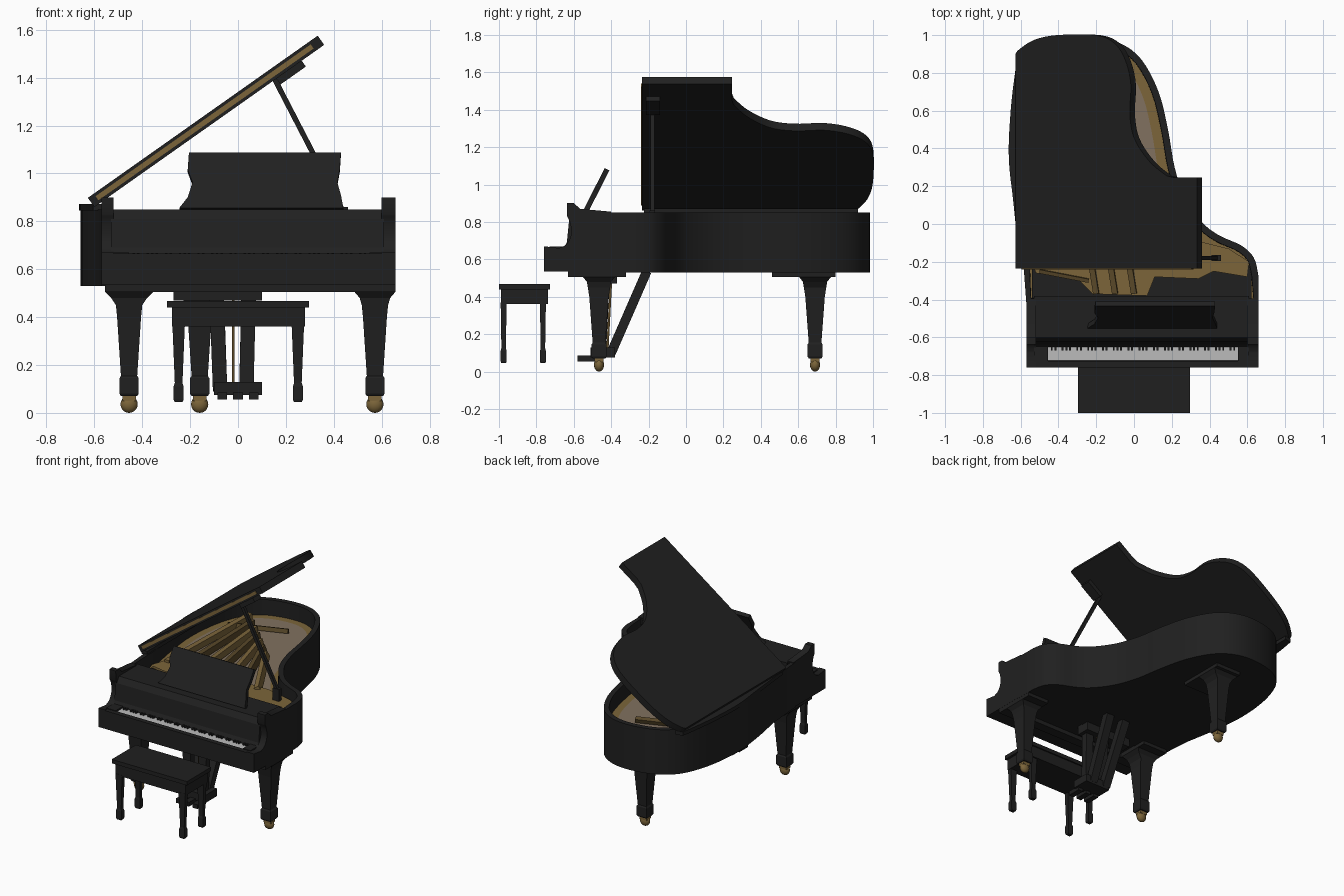
import bpy, bmesh, math
from mathutils import Vector, Matrix

if "Cube" in bpy.data.objects:
    bpy.data.objects.remove(bpy.data.objects["Cube"])


def material(name, rgb):
    m = bpy.data.materials.new(name)
    m.diffuse_color = (*rgb, 1)
    m.use_nodes = True
    m.node_tree.nodes["Principled BSDF"].inputs["Base Color"].default_value = m.diffuse_color
    return m


BLACK = material("black lacquer", (0.0145, 0.0145, 0.0145))
GOLD = material("brass gold", (0.20, 0.13, 0.042))
DARK_GOLD = material("dark brass", (0.10, 0.065, 0.022))
WOOD = material("soundboard tan", (0.22, 0.165, 0.115))
WHITE = material("key white", (0.5, 0.5, 0.5))


def finish(name, bm, mats, smooth=0):
    me = bpy.data.meshes.new(name)
    bm.to_mesh(me)
    bm.free()
    for m in mats:
        me.materials.append(m)
    if smooth:
        me.shade_smooth()
        me.set_sharp_from_angle(angle=math.radians(smooth))
    ob = bpy.data.objects.new(name, me)
    bpy.context.collection.objects.link(ob)
    return ob


def prism_mesh(pts, axis, lo, hi):
    place = {'x': lambda p, d: (d, p[0], p[1]),
             'y': lambda p, d: (p[0], d, p[1]),
             'z': lambda p, d: (p[0], p[1], d)}[axis]
    bm = bmesh.new()
    a = [bm.verts.new(place(p, lo)) for p in pts]
    b = [bm.verts.new(place(p, hi)) for p in pts]
    bm.faces.new(a)
    bm.faces.new(b)
    for i in range(len(pts)):
        j = (i + 1) % len(pts)
        bm.faces.new((a[i], a[j], b[j], b[i]))
    bmesh.ops.recalc_face_normals(bm, faces=bm.faces)
    return bm


def prism(name, pts, axis, lo, hi, mat=BLACK, smooth=0):
    return finish(name, prism_mesh(pts, axis, lo, hi), [mat], smooth)


def box(name, x0, x1, y0, y1, z0, z1, mat=BLACK):
    return prism(name, [(x0, y0), (x1, y0), (x1, y1), (x0, y1)], 'z', z0, z1, mat)


def bar(name, a, b, wx, wy, mat=BLACK):
    """Square bar between two points."""
    a, b = Vector(a), Vector(b)
    ob = box(name, -wx / 2, wx / 2, -wy / 2, wy / 2, 0, (b - a).length, mat)
    rot = Vector((0, 0, 1)).rotation_difference((b - a).normalized())
    ob.matrix_world = Matrix.Translation(a) @ rot.to_matrix().to_4x4()
    return ob


def loft(name, x, y, sections, mat=BLACK):
    """Square column through (z, half width x, half width y) sections."""
    bm = bmesh.new()
    rings = [[bm.verts.new((x + sx * hx, y + sy * hy, z))
              for sx, sy in ((-1, -1), (1, -1), (1, 1), (-1, 1))] for z, hx, hy in sections]
    for r, s in zip(rings, rings[1:]):
        for i in range(4):
            j = (i + 1) % 4
            bm.faces.new((r[i], r[j], s[j], s[i]))
    bm.faces.new(rings[0])
    bm.faces.new(rings[-1])
    bmesh.ops.recalc_face_normals(bm, faces=bm.faces)
    return finish(name, bm, [mat])


def spline(pts, n=5):
    """Smooth open path through the points."""
    p = [Vector(q) for q in pts]
    p = [p[0]] + p + [p[-1]]
    out = []
    for a, b, c, d in zip(p, p[1:], p[2:], p[3:]):
        for k in range(n):
            t = k / n
            out.append(0.5 * (2 * b + (c - a) * t + (2 * a - 5 * b + 4 * c - d) * t * t
                              + (3 * b - a - 3 * c + d) * t ** 3))
    return [tuple(v) for v in out + [p[-1]]]


# Curved rim, hollowed from above, with the soundboard as its floor
rim_path = [(0.658, -0.42)] + spline([
    (0.658, -0.27), (0.635, -0.18), (0.57, -0.115), (0.45, -0.06),
    (0.36, 0.01), (0.27, 0.14), (0.215, 0.3), (0.18, 0.5), (0.13, 0.7),
    (0.04, 0.87), (-0.07, 0.955), (-0.2, 0.983), (-0.36, 0.962), (-0.48, 0.905),
    (-0.57, 0.8), (-0.635, 0.6), (-0.658, 0.35), (-0.635, 0.1), (-0.59, -0.15)], 4) + [(-0.57, -0.42)]
bm = prism_mesh(rim_path, 'z', 0.53, 0.85)
floor = max(bm.faces, key=lambda f: f.calc_center_median().z)
bmesh.ops.inset_region(bm, faces=[floor], thickness=0.035)
bmesh.ops.inset_region(bm, faces=[floor], thickness=0.002)
bmesh.ops.translate(bm, verts=floor.verts, vec=(0, 0, -0.11))
floor.material_index = 1
ring = bmesh.ops.inset_region(bm, faces=[floor], thickness=0.05)["faces"]
for f in ring:
    f.material_index = 1
floor.material_index = 2
finish("curved_rim", bm, [BLACK, GOLD, WOOD], 30)

# Cast plate: pin block, struts and string bands
box("pin_block_shelf", -0.54, 0.622, -0.42, -0.2, 0.7, 0.75)
prism("cast_plate_front", [(-0.54, -0.2), (-0.52, -0.26), (-0.3, -0.29), (-0.22, -0.37), (0.07, -0.38),
                           (0.11, -0.28), (0.34, -0.29), (0.42, -0.25), (0.6, -0.28), (0.61, -0.2),
                           (0.5, -0.13), (0.3, -0.08), (-0.5, -0.08)], 'z', 0.745, 0.775, GOLD)
for i in range(7):
    x = -0.48 + i * 0.12
    bar("cast_plate_strut", (x, -0.12, 0.77), (-0.45 + i * 0.07, 0.78 - i * 0.07, 0.77), 0.035, 0.045,
        DARK_GOLD if i % 2 else GOLD)
for i in range(3):
    bar("plate_brace", (-0.2 + i * 0.1, -0.37, 0.785), (-0.24 + i * 0.1, -0.12, 0.785), 0.03, 0.02, DARK_GOLD)
bar("front_brace", (-0.5, -0.25, 0.78), (-0.24, -0.3, 0.78), 0.02, 0.02, DARK_GOLD)
bar("bass_bridge", (-0.5, 0.6, 0.765), (-0.12, 0.74, 0.765), 0.03, 0.03, DARK_GOLD)

# Front case with fallboard, key bed and cheeks
prism("fallboard_and_deck", [(-0.65, 0.535), (-0.65, 0.665), (-0.637, 0.69), (-0.625, 0.81), (-0.6, 0.85),
                             (-0.38, 0.85), (-0.38, 0.535)], 'x', -0.53, 0.61)
box("key_bed", -0.56, 0.65, -0.755, -0.63, 0.535, 0.63)
box("key_slip", -0.56, 0.65, -0.76, -0.725, 0.535, 0.665)
cheek = [(-0.76, 0.535), (-0.76, 0.67)] + spline([(-0.68, 0.66), (-0.64, 0.68), (-0.615, 0.73),
         (-0.618, 0.79), (-0.635, 0.83)], 4) + [(-0.637, 0.9), (-0.6, 0.9), (-0.565, 0.87), (-0.4, 0.855), (-0.4, 0.535)]
for side, x0, x1 in (("left", -0.57, -0.52), ("right", 0.6, 0.658)):
    prism(side + "_cheek", cheek, 'x', x0, x1, BLACK, 40)
box("left_key_block", -0.53, -0.455, -0.73, -0.64, 0.62, 0.67)
box("right_key_block", 0.55, 0.61, -0.73, -0.64, 0.62, 0.67)

# Keys: white key row with short black keys behind
box("white_keys", -0.455, 0.55, -0.722, -0.645, 0.62, 0.658, WHITE)
w = 1.005 / 52
for i in range(51):
    if i % 7 not in (2, 6):
        x = -0.455 + (i + 1) * w
        box("black_key", x - 0.005, x + 0.005, -0.67, -0.645, 0.65, 0.668)

# Music desk
desk = prism("music_desk", [(-0.245, 0), (0.44, 0), (0.43, 0.06), (0.415, 0.12), (0.425, 0.18), (0.43, 0.26),
                            (-0.205, 0.26), (-0.21, 0.18), (-0.19, 0.12), (-0.21, 0.05)], 'y', -0.014, 0.014)
desk.location = (0, -0.54, 0.85)
desk.rotation_euler = (math.radians(-27), 0, 0)

# Raised lid on a fixed hinge leaf along the left side
ANG = math.radians(35.2)
lid_plan = ([(-0.6, -0.235), (0.36, -0.235), (0.36, 0.245), (0.24, 0.245)]
            + spline([(0.2, 0.255), (0.11, 0.33), (0.03, 0.45), (0.005, 0.58), (0.01, 0.74), (-0.02, 0.87),
                      (-0.08, 0.96), (-0.18, 1.0), (-0.38, 1.0), (-0.5, 0.975), (-0.58, 0.925), (-0.6, 0.9)]))
prism("lid_hinge_leaf", spline([(-0.605, -0.225), (-0.637, 0.1), (-0.663, 0.35), (-0.653, 0.6), (-0.63, 0.8),
                                (-0.612, 0.91)], 4) + [(-0.56, 0.92), (-0.56, -0.225)], 'z', 0.845, 0.872, BLACK, 30)


def on_lid(ob):
    ob.location = (-0.6, 0, 0.86)
    ob.rotation_euler = (0, -ANG, 0)


def lid_u(x):
    return (x + 0.6) / math.cos(ANG)


on_lid(prism("lid", [(lid_u(x), y) for x, y in lid_plan], 'z', 0, 0.047, BLACK, 30))
on_lid(box("lid_front_brass_strip", 0.03, 1.13, -0.24, -0.234, 0.013, 0.034, GOLD))
on_lid(box("lid_prop_cleat", 0.93, 1.06, -0.215, -0.14, -0.03, 0.002))
bar("lid_prop", (0.44, -0.18, 0.84), (0.15, -0.18, 1.4), 0.022, 0.022)
box("prop_block", 0.41, 0.46, -0.195, -0.165, 0.74, 0.86)

# Legs, casters and mounting plates
leg = [(0.07, 0.034, 0.034), (0.08, 0.04, 0.04), (0.145, 0.04, 0.04), (0.155, 0.034, 0.034),
       (0.4, 0.05, 0.052), (0.45, 0.055, 0.06), (0.48, 0.075, 0.065), (0.505, 0.1, 0.085), (0.535, 0.1, 0.085)]
for name, x, y, y0, y1 in (("left_front", -0.455, -0.465, -0.63, -0.32),
                           ("right_front", 0.572, -0.465, -0.63, -0.32),
                           ("back", -0.16, 0.69, 0.46, 0.8)):
    k = 0.85 if name == "right_front" else 1
    loft(name + "_leg", x, y, [(z, hx * k if z > 0.46 else hx, hy) for z, hx, hy in leg])
    box(name + "_leg_plate", x - 0.1 * k, x + 0.1 * k, y0, y1, 0.505, 0.535)
    bm = bmesh.new()
    bmesh.ops.create_uvsphere(bm, u_segments=16, v_segments=10, radius=0.036,
                              matrix=Matrix.Translation((x, y, 0.036)) @ Matrix.Diagonal((1, 0.75, 1, 1)))
    finish(name + "_caster", bm, [GOLD], 60)
    loft(name + "_caster_socket", x, y, [(0.05, 0.028, 0.025), (0.075, 0.028, 0.025)], GOLD)
box("front_under_beam", -0.555, 0.652, -0.63, -0.56, 0.505, 0.54)

# Pedal lyre
box("lyre_top_block", -0.27, 0.1, -0.47, -0.37, 0.47, 0.535)
for x0, x1 in ((-0.075, -0.09), (0.035, 0.045)):
    bar("lyre_post", (x0, -0.45, 0.1), (x1, -0.43, 0.5), 0.06, 0.045)
    bar("lyre_brace", (x0, -0.4, 0.1), (x1, -0.21, 0.535), 0.06, 0.05)
bar("pedal_rod", (-0.02, -0.42, 0.12), (-0.02, -0.4, 0.5), 0.012, 0.012, DARK_GOLD)
box("pedal_box", -0.1, 0.1, -0.51, -0.38, 0.075, 0.13)
for x in (-0.065, 0.0, 0.065):
    box("pedal", x - 0.02, x + 0.02, -0.58, -0.48, 0.055, 0.085)

# Bench
box("bench_seat", -0.297, 0.297, -1.0, -0.728, 0.44, 0.468)
box("bench_apron", -0.275, 0.28, -0.99, -0.738, 0.36, 0.442)
for x in (-0.248, 0.25):
    for y in (-0.975, -0.765):
        loft("bench_leg", x, y, [(0.045, 0.016, 0.013), (0.055, 0.021, 0.016), (0.11, 0.021, 0.016),
                                 (0.125, 0.016, 0.012), (0.37, 0.026, 0.016)])
